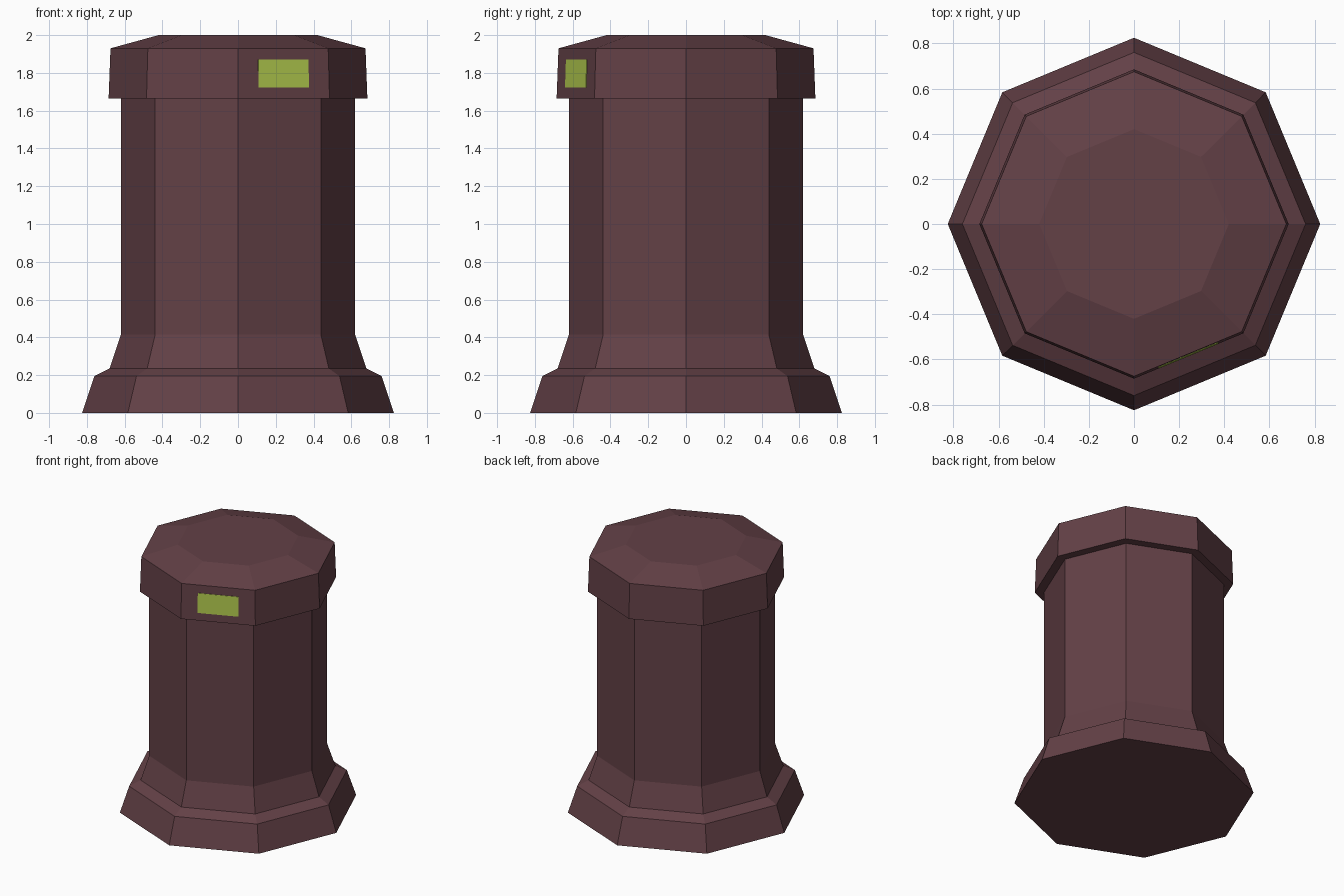
import bpy, bmesh, math
from mathutils import Matrix

SIDES = 8

default = bpy.data.objects.get("Cube")
if default:
    bpy.data.objects.remove(default, do_unlink=True)


def material(name, rgb):
    mat = bpy.data.materials.new(name)
    mat.use_nodes = True
    mat.diffuse_color = (*rgb, 1)
    mat.node_tree.nodes["Principled BSDF"].inputs["Base Color"].default_value = (*rgb, 1)
    return mat


def add_object(name, bm, mat):
    bmesh.ops.recalc_face_normals(bm, faces=bm.faces)
    mesh = bpy.data.meshes.new(name)
    bm.to_mesh(mesh)
    bm.free()
    mesh.materials.append(mat)
    obj = bpy.data.objects.new(name, mesh)
    bpy.context.collection.objects.link(obj)
    return obj


def lathe(name, profile, mat, close_bottom=False, close_top=False):
    """Octagonal shell through (radius, height) rings, corners on the axes."""
    bm = bmesh.new()
    rings = []
    for radius, z in profile:
        angles = [math.tau * i / SIDES for i in range(SIDES)]
        rings.append([bm.verts.new((radius * math.cos(a), radius * math.sin(a), z))
                      for a in angles])
    for low, high in zip(rings, rings[1:]):
        for i in range(SIDES):
            j = (i + 1) % SIDES
            bm.faces.new((low[i], low[j], high[j], high[i]))
    if close_bottom:
        bm.faces.new(rings[0][::-1])
    if close_top:
        bm.faces.new(rings[-1])
    # Make the open shells face outwards
    obj = add_object(name, bm, mat)
    wall = obj.data.polygons[0]
    if not close_bottom and not close_top and wall.normal.dot(wall.center) < 0:
        obj.data.flip_normals()
    return obj


maroon = material("dark maroon", (0.125, 0.052, 0.062))
lime = material("lime green", (0.43, 0.57, 0.074))

# Stepped foot, straight column and overhanging lid
lathe("plinth", [(0.825, 0), (0.76, 0.195), (0.68, 0.235)], maroon, close_bottom=True)
lathe("column", [(0.68, 0.235), (0.62, 0.415), (0.62, 1.665)], maroon)
lathe("lid", [(0.62, 1.665), (0.685, 1.665), (0.675, 1.93), (0.42, 2.0)], maroon,
      close_top=True)

# Thin label plate lying on the sloped front-left side of the lid
half_side = math.pi / SIDES
face_angle = -math.pi / 2 + half_side
apothem = 0.68 * math.cos(half_side)
lean = math.atan(0.01 * math.cos(half_side) / 0.265)
bm = bmesh.new()
bmesh.ops.create_cube(bm, size=1, matrix=(
    Matrix.Rotation(face_angle, 4, "Z")
    @ Matrix.Translation((apothem, 0, 1.796))
    @ Matrix.Rotation(-lean, 4, "Y")
    @ Matrix.Diagonal((0.006, 0.288, 0.148, 1))))
add_object("label_plate", bm, lime)
